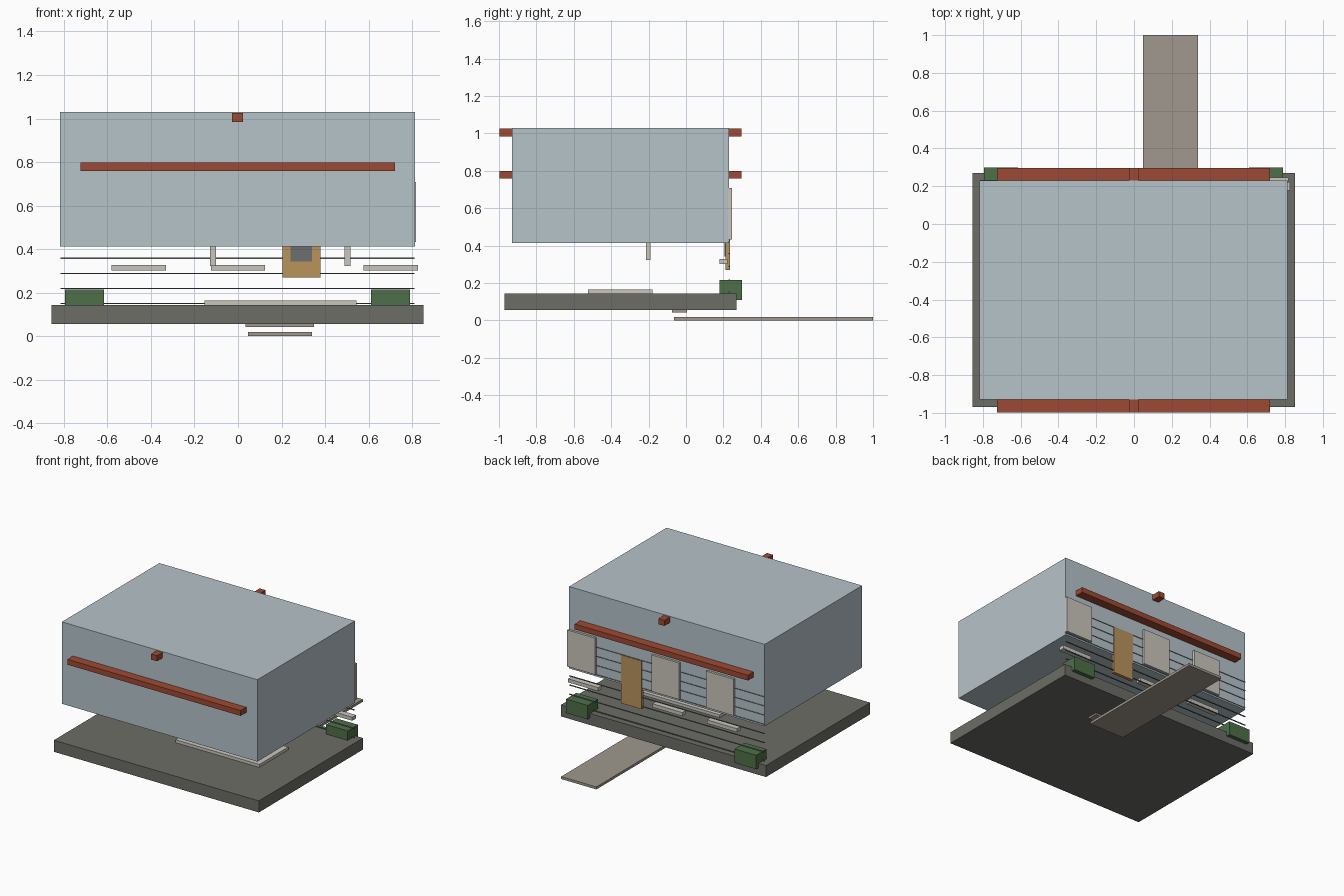
import bpy

if "Cube" in bpy.data.objects:
    bpy.data.objects.remove(bpy.data.objects["Cube"])


def linear(c):
    c /= 255
    return c / 12.92 if c <= 0.04045 else ((c + 0.055) / 1.055) ** 2.4


def material(name, r, g, b):
    colour = (linear(r), linear(g), linear(b), 1)
    m = bpy.data.materials.new(name)
    m.use_nodes = True
    m.diffuse_color = colour
    bsdf = next(n for n in m.node_tree.nodes if n.type == "BSDF_PRINCIPLED")
    bsdf.inputs["Base Color"].default_value = colour
    bsdf.inputs["Roughness"].default_value = 0.8
    return m


WALL = material("pale_blue_wall", 182, 195, 201)
STONE = material("dark_stone", 108, 109, 102)
PATH = material("path_paving", 160, 153, 142)
TRIM = material("cream_trim", 201, 198, 188)
RED = material("red_brick", 158, 74, 51)
WOOD = material("door_wood", 186, 147, 92)
GLASS = material("grey_glass", 108, 110, 112)
GREEN = material("hedge_green", 78, 112, 72)
GROOVE = material("siding_shadow", 112, 120, 124)


def box(name, mat, xs, ys, zs):
    """Axis-aligned block given by its x, y and z ranges."""
    spans = (xs, ys, zs)
    bpy.ops.mesh.primitive_cube_add(size=1, location=[(a + b) / 2 for a, b in spans])
    ob = bpy.context.object
    ob.name = name
    ob.scale = [b - a for a, b in spans]
    bpy.ops.object.transform_apply(location=False, rotation=False, scale=True)
    ob.data.materials.append(mat)
    return ob


def around(centre, width):
    return centre - width / 2, centre + width / 2


# Main volume, base slab and approach
box("house_body", WALL, (-0.817, 0.813), (-0.93, 0.23), (0.413, 1.03))
box("foundation", STONE, (-0.856, 0.853), (-0.97, 0.27), (0.056, 0.143))
box("porch_slab", TRIM, (-0.155, 0.545), (-0.525, -0.18), (0.14, 0.165))
box("path", PATH, (0.047, 0.34), (-0.065, 1.0), (0, 0.019))
box("step", PATH, (0.035, 0.35), (-0.075, 0.005), (0.043, 0.062))

# Porch posts
for i, x in enumerate((-0.115, 0.503)):
    box(f"post_{i}", TRIM, around(x, 0.027), (-0.215, -0.19), (0.323, 0.6))

# Red beams and ridge blocks on both ends
for side, ys in (("front", (-0.997, -0.93)), ("back", (0.23, 0.297))):
    box(f"{side}_beam", RED, (-0.724, 0.72), ys, (0.758, 0.798))
    box(f"{side}_ridge_block", RED, around(-0.002, 0.05), ys, (0.983, 1.025))

# Siding lines on the back wall
for i in range(8):
    box(f"siding_line_{i}", GROOVE, (-0.815, 0.81), (0.226, 0.234),
        around(0.151 + 0.069 * i, 0.005))

# Door with its glazed panel
box("door", WOOD, (0.205, 0.378), (0.212, 0.236), (0.27, 0.633))
box("door_glass", GLASS, (0.241, 0.341), (0.206, 0.213), (0.343, 0.56))

# Windows with sills below
for i, x in enumerate((-0.455, 0.0, 0.702)):
    box(f"window_{i}", TRIM, around(x, 0.23), (0.225, 0.247), (0.433, 0.708))
    box(f"window_sill_{i}", TRIM, around(x, 0.25), (0.178, 0.222), (0.301, 0.328))

# Hedges at the back corners
for i, x in enumerate((-0.705, 0.7)):
    box(f"hedge_{i}", GREEN, around(x, 0.18), (0.178, 0.3), (0.11, 0.215))
